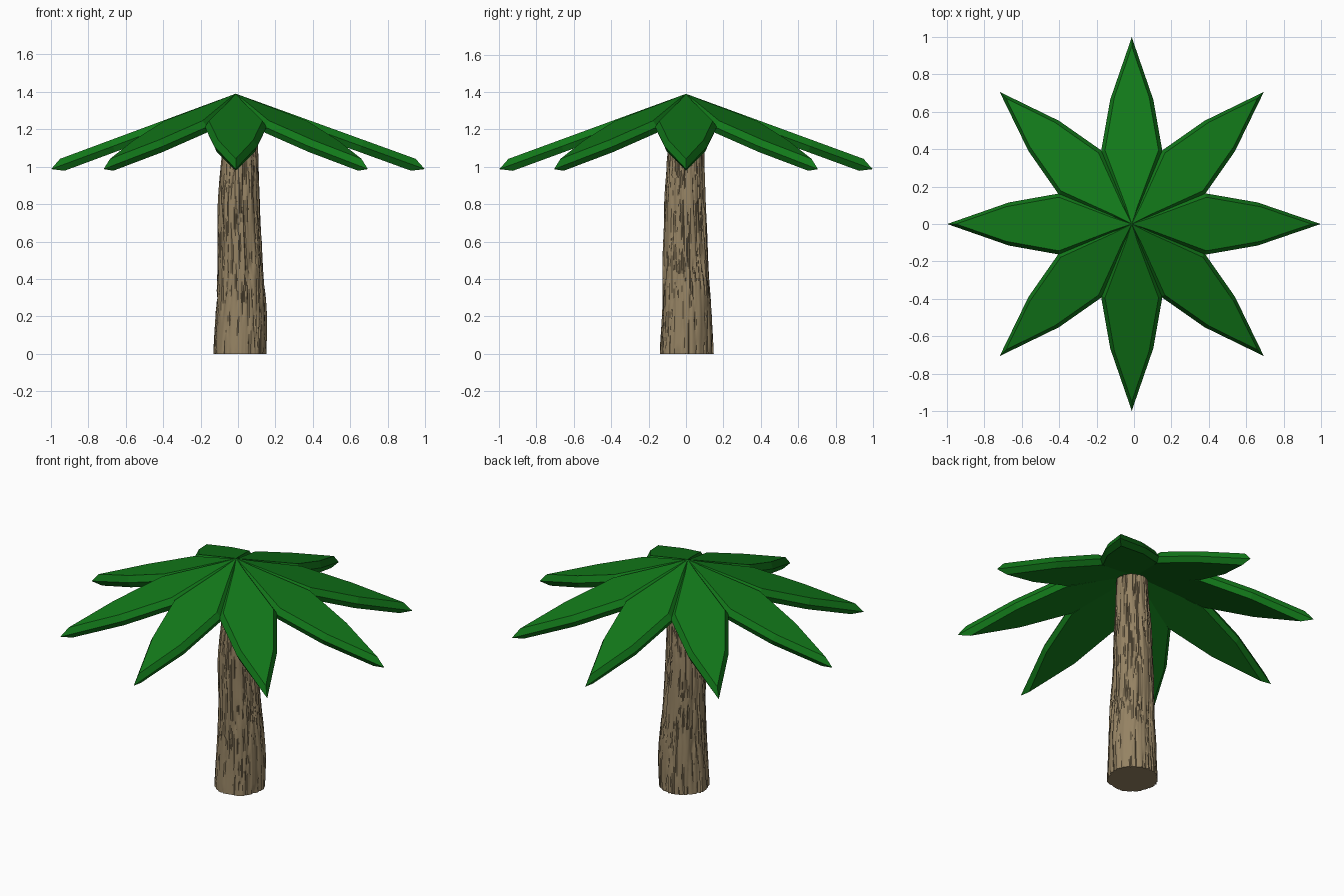
import bpy, bmesh, math
from mathutils import Vector, Matrix, noise

if "Cube" in bpy.data.objects:
    bpy.data.objects.remove(bpy.data.objects["Cube"])


def material(name, rgb):
    m = bpy.data.materials.new(name)
    m.diffuse_color = (*rgb, 1)
    m.use_nodes = True
    m.node_tree.nodes["Principled BSDF"].inputs["Base Color"].default_value = m.diffuse_color
    return m


def finish(bm, name, mat):
    bmesh.ops.recalc_face_normals(bm, faces=bm.faces)
    me = bpy.data.meshes.new(name)
    bm.to_mesh(me)
    bm.free()
    ob = bpy.data.objects.new(name, me)
    me.materials.append(mat)
    bpy.context.collection.objects.link(ob)
    return ob


leaf_mat = material("leaf_green", (0.006, 0.19, 0.01))
bark_mat = material("bark_brown", (0.30, 0.225, 0.125))

# Leaf: a sloping plate with chamfered rim, stacked from three outlines
HALF = [(0.0, 0.01), (0.10, 0.055), (0.39, 0.165), (0.67, 0.115), (1.0, 0.0)]
SLOPE = math.radians(20.3)
NORMAL = Vector((math.sin(SLOPE), 0, math.cos(SLOPE)))


def outline(bm, side, tip, drop):
    pts = []
    for x, y in HALF:
        x = min(x, 1 - tip)
        pts.append((x, max(y - side, 0)))
    loop = pts + [(x, -y) for x, y in reversed(pts[:-1])]
    return [bm.verts.new(Vector((x, y, 1.39 - x * math.tan(SLOPE))) - NORMAL * drop)
            for x, y in loop]


def leaf(name, angle, length, shift):
    bm = bmesh.new()
    rings = [outline(bm, 0.022, 0.06, 0.0), outline(bm, 0.0, -0.008, 0.035),
             outline(bm, 0.014, 0.06, 0.068)]
    n = len(rings[0])
    bm.faces.new(rings[0])
    bm.faces.new(rings[2])
    for a, b in zip(rings, rings[1:]):
        for i in range(n):
            j = (i + 1) % n
            bm.faces.new((a[i], a[j], b[j], b[i]))
    bmesh.ops.remove_doubles(bm, verts=bm.verts, dist=0.0005)
    for v in bm.verts:
        v.co.x *= length
    bmesh.ops.transform(bm, verts=bm.verts,
                        matrix=Matrix.Translation((shift, 0, 0)) @ Matrix.Rotation(angle, 4, 'Z'))
    finish(bm, name, leaf_mat)


for k in range(8):
    length = {0: 1.022, 4: 0.998}.get(k, 1.01)
    leaf(f"leaf_{k + 1}", k * math.pi / 4, length, -0.012)

# Trunk: tapered column with wavering bark grooves
AROUND, UP, TOP = 128, 64, 1.27
bm = bmesh.new()
rings = []
for r in range(UP + 1):
    z = TOP * r / UP
    t = z / 1.1
    radius = 0.142 - 0.046 * t
    cx = 0.012 - 0.002 * t + 0.006 * math.sin(z * 6)
    cy = 0.004 * math.sin(z * 5 + 1)
    ring = []
    for i in range(AROUND):
        a = math.tau * i / AROUND
        c, s = math.cos(a), math.sin(a)
        lump = noise.noise(Vector((c * 1.8, s * 1.8, z * 3.0)))
        bark = noise.noise(Vector((c * 5.5, s * 5.5, z * 2.2 + 7)))
        fine = noise.noise(Vector((c * 12, s * 12, z * 3 + 3)))
        groove = max(0, 1 - abs(bark) * 6)
        rr = radius + 0.008 * lump - 0.009 * groove + 0.004 * fine
        ring.append(bm.verts.new((cx + rr * c, cy + rr * s, z)))
    rings.append(ring)
for a, b in zip(rings, rings[1:]):
    for i in range(AROUND):
        j = (i + 1) % AROUND
        bm.faces.new((a[i], a[j], b[j], b[i]))
bm.faces.new(rings[0])
bm.faces.new(rings[-1])
trunk = finish(bm, "trunk", bark_mat)
bpy.context.view_layer.objects.active = trunk
trunk.select_set(True)
bpy.ops.object.shade_smooth_by_angle(angle=math.radians(40))
